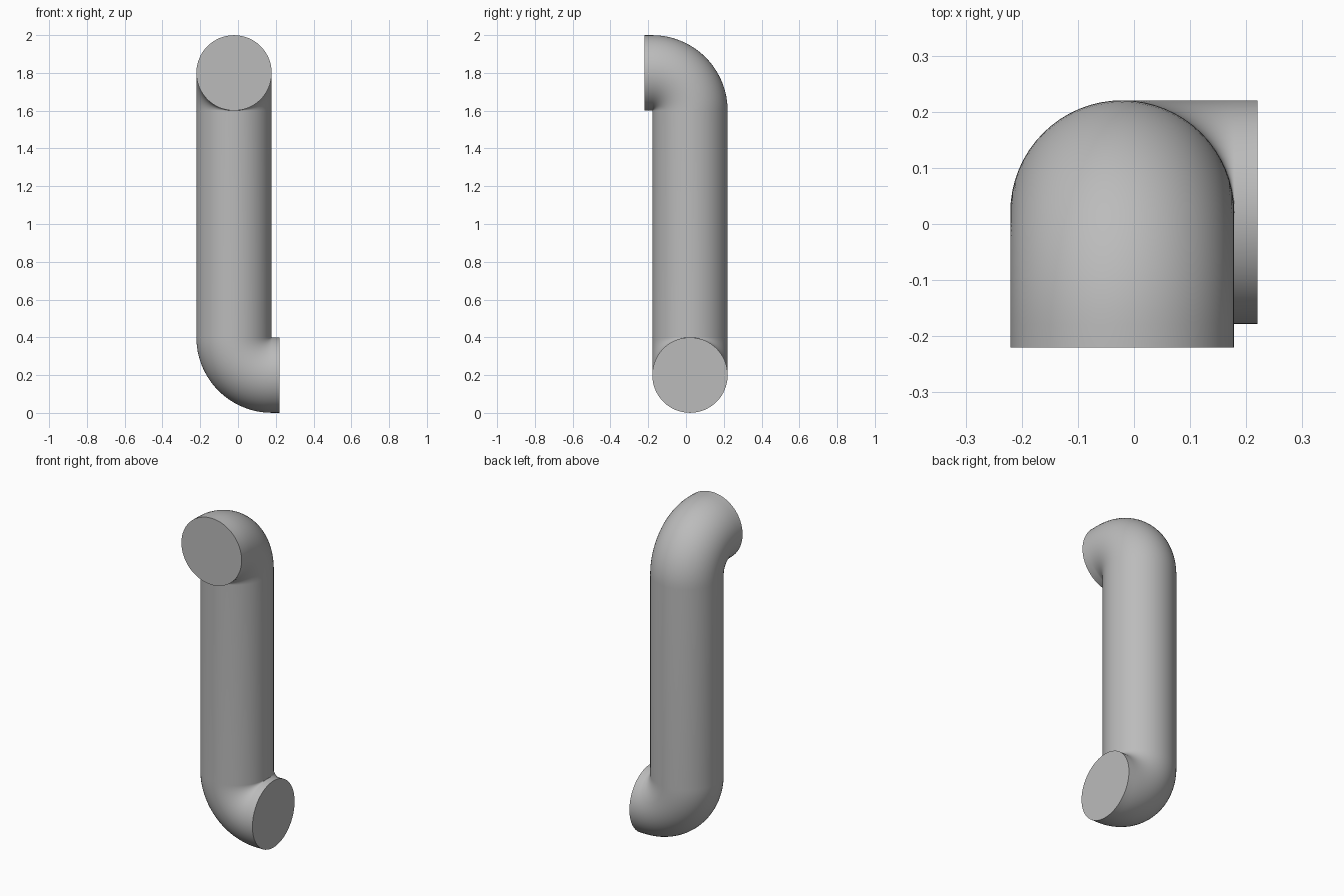
import bpy, bmesh
from math import pi, cos, sin
from mathutils import Matrix, Vector

cube = bpy.data.objects.get("Cube")
if cube:
    bpy.data.objects.remove(cube, do_unlink=True)

RADIUS, BEND, STUB = 0.1995, 0.2, 0.0415
SIDES, STEPS = 64, 24
CENTRE = Vector((-0.021, 0.021, 0))
LOW, HIGH = 0.4, 1.6

grey = bpy.data.materials.new("plain_grey")
grey.use_nodes = True
colour = (0.5, 0.5, 0.5, 1)
grey.diffuse_color = colour
grey.node_tree.nodes["Principled BSDF"].inputs["Base Color"].default_value = colour


def turn(angle, axis, pivot):
    return Matrix.Translation(pivot) @ Matrix.Rotation(angle, 4, axis) @ Matrix.Translation(-pivot)


# Placements of the round section: lower elbow opens to +x, upper elbow to -y
low = Matrix.Translation(CENTRE + Vector((0, 0, LOW)))
high = Matrix.Translation(CENTRE + Vector((0, 0, HIGH)))
low_pivot = CENTRE + Vector((BEND, 0, LOW))
high_pivot = CENTRE + Vector((0, -BEND, HIGH))
angles = [pi / 2 * i / STEPS for i in range(STEPS + 1)]
lower = [turn(-a, 'Y', low_pivot) @ low for a in reversed(angles)]
upper = [turn(a, 'X', high_pivot) @ high for a in angles]
start = Matrix.Translation((STUB, 0, 0)) @ lower[0]
end = Matrix.Translation((0, -STUB, 0)) @ upper[-1]

# Sweep the section along the pipe and close both ends
bm = bmesh.new()
section = [Vector((RADIUS * cos(2 * pi * i / SIDES), RADIUS * sin(2 * pi * i / SIDES), 0))
           for i in range(SIDES)]
rings = [[bm.verts.new(m @ p) for p in section] for m in [start, *lower, *upper, end]]
for a, b in zip(rings, rings[1:]):
    for i in range(SIDES):
        j = (i + 1) % SIDES
        bm.faces.new((a[i], a[j], b[j], b[i]))
bm.faces.new(rings[0][::-1])
bm.faces.new(rings[-1])

mesh = bpy.data.meshes.new("bent_pipe_handle")
bm.to_mesh(mesh)
bm.free()
mesh.materials.append(grey)
pipe = bpy.data.objects.new("bent_pipe_handle", mesh)
bpy.context.collection.objects.link(pipe)

# Smooth walls with sharp end rims
bpy.ops.object.select_all(action='DESELECT')
pipe.select_set(True)
bpy.context.view_layer.objects.active = pipe
bpy.ops.object.shade_smooth_by_angle(angle=pi / 6)
